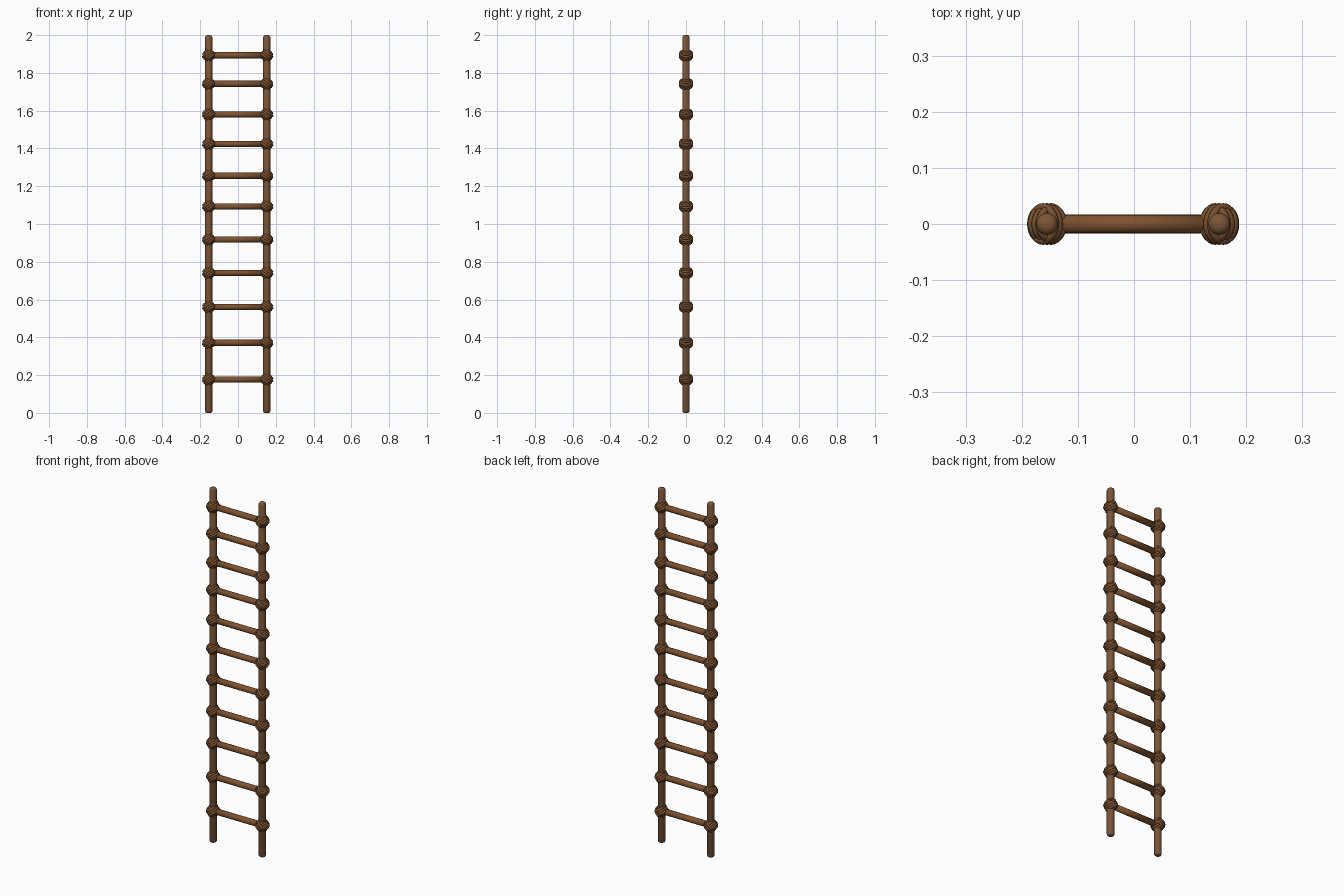
import bpy, bmesh, math
from mathutils import Matrix, Vector

if "Cube" in bpy.data.objects:
    bpy.data.objects.remove(bpy.data.objects["Cube"])

def material(name, rgb):
    m = bpy.data.materials.new(name)
    m.diffuse_color = (*rgb, 1)
    m.use_nodes = True
    m.node_tree.nodes["Principled BSDF"].inputs["Base Color"].default_value = m.diffuse_color
    return m

POST = material("post brown", (0.200, 0.092, 0.038))
RUNG = material("rung brown", (0.212, 0.086, 0.029))
ROPE = material("lashing brown", (0.190, 0.080, 0.029))

LEFT, RIGHT = -0.155, 0.152
RUNGS = [0.177, 0.371, 0.561, 0.741, 0.918, 1.093, 1.255, 1.424, 1.58, 1.742, 1.893]

def finish(bm, name, mat):
    bmesh.ops.recalc_face_normals(bm, faces=bm.faces)
    for f in bm.faces:
        f.smooth = True
    me = bpy.data.meshes.new(name)
    bm.to_mesh(me)
    bm.free()
    me.materials.append(mat)
    ob = bpy.data.objects.new(name, me)
    bpy.context.collection.objects.link(ob)
    return ob

def rod(name, mat, profile, matrix, sides=20):
    """Lathe a (radius, height) profile about z, then place it."""
    bm = bmesh.new()
    rings = []
    for r, z in profile:
        rings.append([bm.verts.new((r * math.cos(2 * math.pi * i / sides),
                                    r * math.sin(2 * math.pi * i / sides), z))
                      for i in range(sides)])
    for a, b in zip(rings, rings[1:]):
        for i in range(sides):
            j = (i + 1) % sides
            bm.faces.new((a[i], a[j], b[j], b[i]))
    bm.faces.new(rings[0])
    bm.faces.new(rings[-1])
    bm.transform(matrix)
    return finish(bm, name, mat)

def add_loop(bm, centre, tilt, offset, a, b, r, n=28, m=8):
    """One oval rope turn, its plane tilted across the joint."""
    long_dir = Vector((math.cos(tilt), 0, math.sin(tilt)))
    normal = Vector((-math.sin(tilt), 0, math.cos(tilt)))
    rings = []
    for i in range(n):
        t = 2 * math.pi * i / n
        out = long_dir * math.cos(t) + Vector((0, math.sin(t), 0))
        p = centre + normal * offset + long_dir * a * math.cos(t) + Vector((0, b * math.sin(t), 0))
        rings.append([bm.verts.new(p + out * r * math.cos(2 * math.pi * k / m)
                                   + normal * r * math.sin(2 * math.pi * k / m))
                      for k in range(m)])
    for i in range(n):
        p, q = rings[i], rings[(i + 1) % n]
        for k in range(m):
            l = (k + 1) % m
            bm.faces.new((p[k], p[l], q[l], q[k]))

# Upright posts with rounded ends
R = 0.0195
post_profile = [(0.010, 0), (0.016, 0.003), (R, 0.010), (R, 1.0), (R, 1.988), (0.016, 1.996), (0.009, 2.0)]
for side, x in (("left", LEFT), ("right", RIGHT)):
    rod(side + "_post", POST, post_profile, Matrix.Translation((x, 0, 0)))

# Rungs between the posts
half = (RIGHT - LEFT) / 2
for n, z in enumerate(RUNGS, 1):
    mat = Matrix.Translation(((LEFT + RIGHT) / 2, 0, z)) @ Matrix.Rotation(math.pi / 2, 4, 'Y')
    rod(f"rung_{n}", RUNG, [(0.0165, -half), (0.0165, half)], mat)

# Crossed rope lashings with a packed core at every joint
for side, x in (("left", LEFT), ("right", RIGHT)):
    s = 1 if x < 0 else -1
    for n, z in enumerate(RUNGS, 1):
        bm = bmesh.new()
        c = Vector((x, 0, z))
        bmesh.ops.create_uvsphere(bm, u_segments=16, v_segments=10, radius=1,
                                  matrix=Matrix.Translation(c) @ Matrix.Diagonal((0.028, 0.029, 0.025, 1)))
        for off in (-0.0115, 0, 0.0115):
            add_loop(bm, c, s * math.radians(38), off, 0.027, 0.0300, 0.0072)
            add_loop(bm, c, -s * math.radians(38), off, 0.026, 0.0275, 0.0072)
        finish(bm, f"{side}_lashing_{n}", ROPE)
